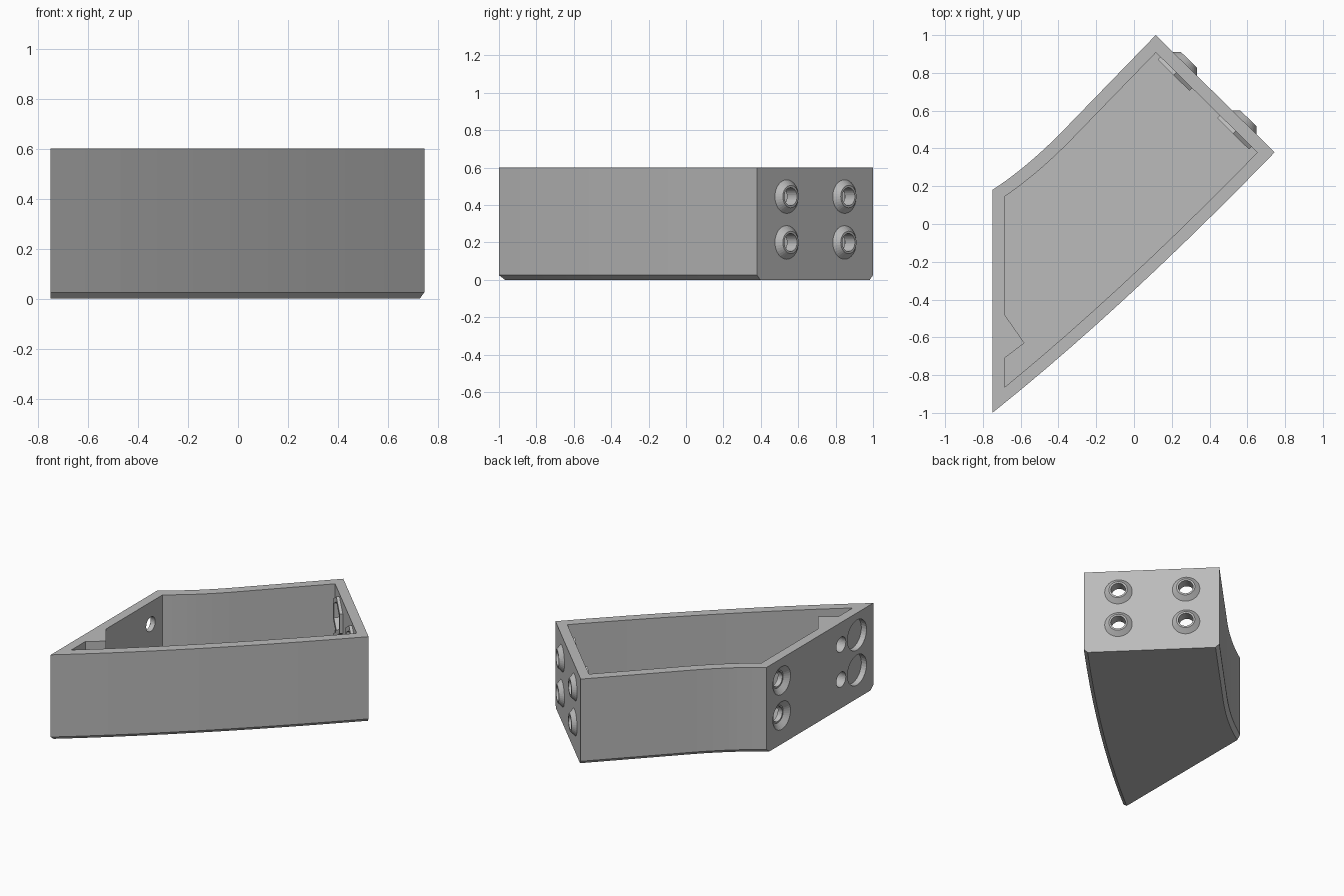
import bpy, bmesh, math
from mathutils import Vector, Matrix

cube = bpy.data.objects.get("Cube")
if cube:
    bpy.data.objects.remove(cube, do_unlink=True)

HEIGHT, WALL, FLOOR, CHAMFER = 0.6, 0.065, 0.065, 0.025
ROWS = (0.2, 0.445)          # heights of the two fastener rows

grey = bpy.data.materials.new("plain_grey")
grey.use_nodes = True
GREY = (0.5, 0.5, 0.5, 1)
grey.diffuse_color = GREY
grey.node_tree.nodes["Principled BSDF"].inputs["Base Color"].default_value = GREY


def bend(a, b, c, n=10):
    """Points of a quadratic curve from a to c, pulled towards b."""
    a, b, c = Vector(a), Vector(b), Vector(c)
    return [a * (1 - t) ** 2 + b * 2 * t * (1 - t) + c * t * t
            for t in (i / n for i in range(n + 1))]


def inset(loop, dists):
    """Move each edge of a counter-clockwise loop inward by its own distance."""
    out = []
    for i, p in enumerate(loop):
        e1 = (p - loop[i - 1]).normalized()
        e2 = (loop[(i + 1) % len(loop)] - p).normalized()
        n1, n2 = Vector((-e1.y, e1.x)), Vector((-e2.y, e2.x))
        d1, d2 = dists[i - 1], dists[i]
        det = n1.x * n2.y - n1.y * n2.x
        if abs(det) < 1e-4:
            out.append(p + n1 * d1)
        else:
            out.append(p + Vector((d1 * n2.y - d2 * n1.y, d2 * n1.x - d1 * n2.x)) / det)
    return out


def loft(name, rings):
    """Solid through a stack of (loop, z) rings."""
    bm = bmesh.new()
    stack = [[bm.verts.new((p.x, p.y, z)) for p in loop] for loop, z in rings]
    bm.faces.new(stack[0][::-1])
    bm.faces.new(stack[-1])
    for low, high in zip(stack, stack[1:]):
        for i in range(len(low)):
            j = (i + 1) % len(low)
            bm.faces.new((low[i], low[j], high[j], high[i]))
    return finish(name, bm)


def finish(name, bm):
    bmesh.ops.recalc_face_normals(bm, faces=bm.faces)
    mesh = bpy.data.meshes.new(name)
    bm.to_mesh(mesh)
    bm.free()
    mesh.materials.append(grey)
    ob = bpy.data.objects.new(name, mesh)
    bpy.context.collection.objects.link(ob)
    return ob


def plug(name, base, normal, z, r1, r2, start, end, sides=32):
    """Cone or prism along a wall normal, from depth start to depth end."""
    n = Vector((normal.x, normal.y, 0))
    side = Vector((-n.y, n.x, 0))
    frame = Matrix((side, Vector((0, 0, 1)), n)).transposed().to_4x4()
    frame.translation = Vector((base.x, base.y, z)) + n * (start + end) / 2
    bm = bmesh.new()
    # a quarter turn puts a corner of a hexagon at the top
    bmesh.ops.create_cone(bm, cap_ends=True, segments=sides, radius1=r1, radius2=r2,
                          depth=end - start,
                          matrix=frame @ Matrix.Rotation(math.pi / 2 if sides == 6 and HEX_TURN else 0, 4, 'Z'))
    return finish(name, bm)


HEX_TURN = False             # cones already start with a corner on local y


def combine(target, tool, operation):
    tool.hide_render = True
    mod = target.modifiers.new(operation.lower(), 'BOOLEAN')
    mod.operation, mod.solver, mod.object = operation, 'EXACT', tool
    bpy.context.view_layer.objects.active = target
    bpy.ops.object.modifier_apply(modifier=mod.name)
    bpy.data.objects.remove(tool, do_unlink=True)


# Outline: long outer curve, angled end, inner curve, straight left end
outer_curve = bend((-0.75, -1), (-0.06, -0.45), (0.745, 0.38))
inner_curve = [Vector((0.115, 1))] + bend((-0.37, 0.5), (-0.56, 0.304), (-0.75, 0.18))
outline = outer_curve + inner_curve
count, corner = len(outline), len(outer_curve) - 1
chamfers = [0 if i in (corner, count - 1) else CHAMFER for i in range(count)]

# Solid body with chamfered lower edges along the two curved sides
tray = loft("curved_tray", [(inset(outline, chamfers), 0), (outline, CHAMFER), (outline, HEIGHT)])

# Hollow, leaving a triangular rib on the straight wall
cavity = inset(outline, [WALL] * count)
cavity += [Vector(p) for p in ((-0.685, -0.48), (-0.58, -0.63), (-0.685, -0.71))]
combine(tray, loft("cavity_cutter", [(cavity, FLOOR), (cavity, HEIGHT + 0.1)]), 'DIFFERENCE')

# Angled end: tapered studs outside, hexagonal nut holders inside, through holes
start, finish_pt = outline[corner], outline[corner + 1]
along = (finish_pt - start).normalized()
out = Vector((along.y, -along.x))
spots = [(start + along * d, z) for d in (0.226, 0.667) for z in ROWS]
for p, z in spots:
    combine(tray, plug("stud", p, out, z, 0.105, 0.06, -0.015, 0.03), 'UNION')
    combine(tray, plug("nut_holder", p, out, z, 0.136, 0.136, -0.085, -0.05, 6), 'UNION')
for p, z in spots:
    combine(tray, plug("nut_cutter", p, out, z, 0.1, 0.1, -0.12, -0.045, 6), 'DIFFERENCE')
    combine(tray, plug("hole_cutter", p, out, z, 0.048, 0.048, -0.12, 0.06), 'DIFFERENCE')

# Straight end: tapered sockets with through holes, shallow recesses, rib holes
left = Vector((-1, 0))
for z in ROWS:
    for name, y, r1, r2, a, b in (
            ("socket", 0.013, 0.06, 0.11, -0.03, 0.01),
            ("socket_hole", 0.013, 0.05, 0.05, -0.1, 0.05),
            ("recess", -0.82, 0.105, 0.105, -0.04, 0.05),
            ("rib_hole", -0.644, 0.052, 0.052, -0.1, 0.05)):
        combine(tray, plug(name + "_cutter", Vector((-0.75, y)), left, z, r1, r2, a, b), 'DIFFERENCE')
